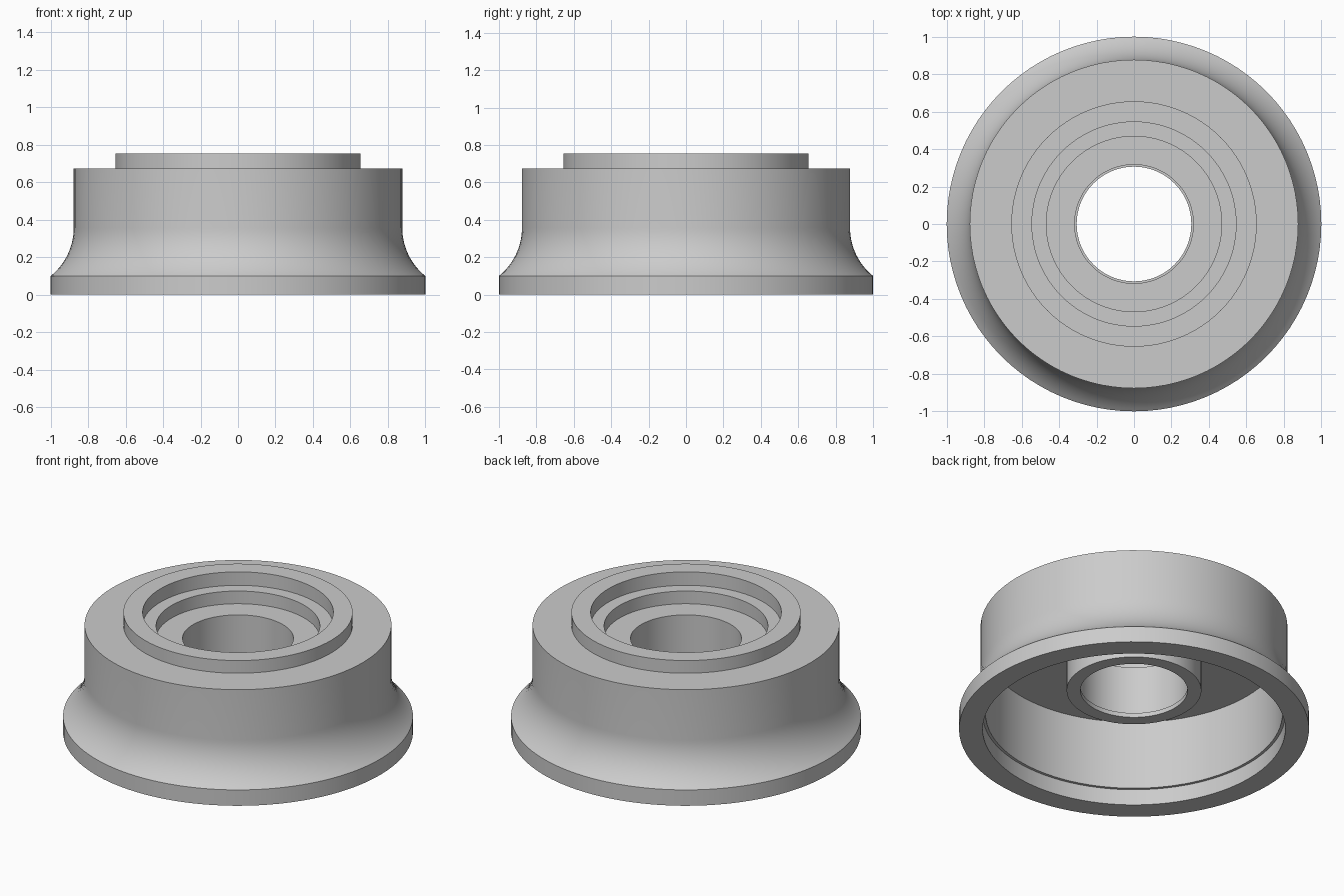
import bpy
import bmesh
import math

if "Cube" in bpy.data.objects:
    bpy.data.objects.remove(bpy.data.objects["Cube"])

SEGMENTS = 96

grey = bpy.data.materials.new("plain_grey")
grey.diffuse_color = (0.6, 0.6, 0.6, 1.0)
grey.use_nodes = True
grey.node_tree.nodes["Principled BSDF"].inputs["Base Color"].default_value = grey.diffuse_color


def cove(r_wall, r_rim, z_rim, radius, steps):
    """Concave sweep from the rim edge up to the vertical wall."""
    end = math.acos(1 - (r_rim - r_wall) / radius)
    z_mid = z_rim + radius * math.sin(end)
    points = []
    for i in range(steps + 1):
        a = end * (1 - i / steps)
        points.append((r_wall + radius * (1 - math.cos(a)), z_mid - radius * math.sin(a)))
    return points


def lathe(name, profile, material):
    """Revolve a closed (radius, height) profile around z."""
    bm = bmesh.new()
    rings = []
    for s in range(SEGMENTS):
        a = 2 * math.pi * s / SEGMENTS
        rings.append([bm.verts.new((r * math.cos(a), r * math.sin(a), z)) for r, z in profile])
    n = len(profile)
    for s in range(SEGMENTS):
        here, there = rings[s], rings[(s + 1) % SEGMENTS]
        for i in range(n):
            j = (i + 1) % n
            bm.faces.new((here[i], there[i], there[j], here[j]))
    bmesh.ops.recalc_face_normals(bm, faces=bm.faces)
    mesh = bpy.data.meshes.new(name)
    bm.to_mesh(mesh)
    bm.free()
    mesh.materials.append(material)
    obj = bpy.data.objects.new(name, mesh)
    bpy.context.collection.objects.link(obj)
    bpy.context.view_layer.objects.active = obj
    obj.select_set(True)
    bpy.ops.object.shade_smooth_by_angle(angle=math.radians(30))
    obj.select_set(False)
    return obj


# Flange rim and curved outer wall
outer = [(0.865, 0.0), (1.0, 0.0)] + cove(0.877, 1.0, 0.1, 0.33, 14) + [(0.877, 0.675)]
# Raised collar and stepped recess on top
top = [(0.655, 0.675), (0.655, 0.755), (0.545, 0.755), (0.545, 0.67), (0.468, 0.67), (0.468, 0.59)]
# Bore with a small lip at its lower end
bore = [(0.317, 0.59), (0.317, 0.283), (0.306, 0.283), (0.306, 0.255)]
# Hub, underside of the web and stepped inner wall
under = [(0.385, 0.255), (0.385, 0.535), (0.848, 0.535), (0.848, 0.1), (0.865, 0.1)]

lathe("flanged_hub", outer + top + bore + under, grey)
